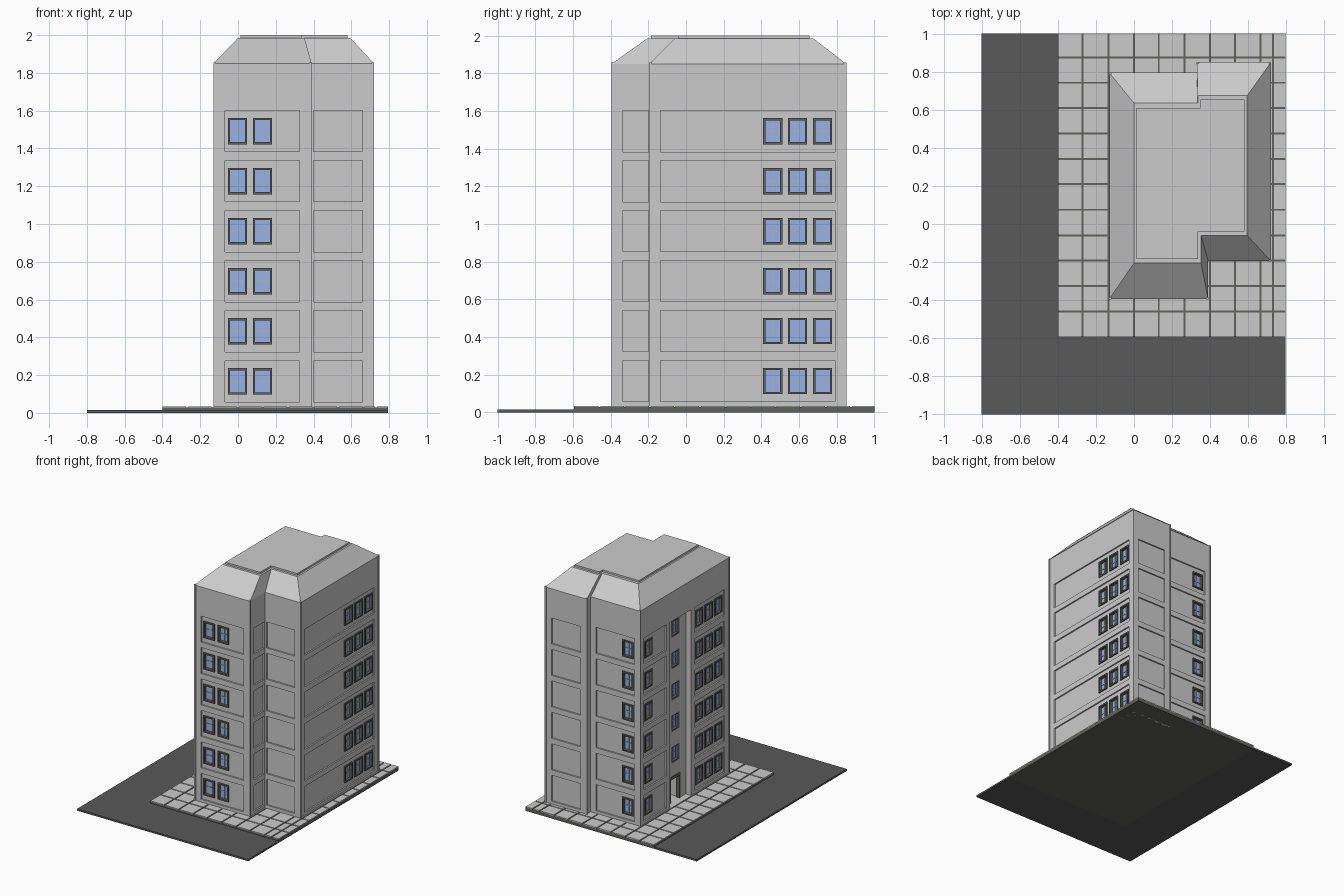
import bpy, bmesh
from mathutils import Matrix

if "Cube" in bpy.data.objects:
    bpy.data.objects.remove(bpy.data.objects["Cube"])

def material(name, col):
    m = bpy.data.materials.new(name)
    m.diffuse_color = (*col, 1)
    m.use_nodes = True
    m.node_tree.nodes["Principled BSDF"].inputs["Base Color"].default_value = m.diffuse_color
    return m

DARK = material("dark_trim", (0.12, 0.12, 0.11))
ROAD = material("asphalt", (0.1, 0.1, 0.1))
BLUE = material("glass_blue", (0.3, 0.45, 0.8))
SASH = material("sash_grey", (0.42, 0.46, 0.5))

def finish(name, bm, mat=None):
    bmesh.ops.recalc_face_normals(bm, faces=bm.faces)
    me = bpy.data.meshes.new(name)
    bm.to_mesh(me)
    bm.free()
    ob = bpy.data.objects.new(name, me)
    bpy.context.collection.objects.link(ob)
    if mat:
        me.materials.append(mat)
    return ob

def boxes(name, items, mat=None):
    """One object made of axis-aligned boxes (x0,x1,y0,y1,z0,z1)."""
    bm = bmesh.new()
    for x0, x1, y0, y1, z0, z1 in items:
        m = Matrix.Translation(((x0 + x1) / 2, (y0 + y1) / 2, (z0 + z1) / 2))
        m = m @ Matrix.Diagonal((abs(x1 - x0), abs(y1 - y0), abs(z1 - z0), 1))
        bmesh.ops.create_cube(bm, size=1, matrix=m)
    return finish(name, bm, mat)

def loft(name, low, z0, high, z1):
    """Solid between two outlines with the same number of points."""
    bm = bmesh.new()
    a = [bm.verts.new((x, y, z0)) for x, y in low]
    b = [bm.verts.new((x, y, z1)) for x, y in high]
    bm.faces.new(a[::-1])
    bm.faces.new(b)
    for i in range(len(a)):
        j = (i + 1) % len(a)
        bm.faces.new((a[i], a[j], b[j], b[i]))
    return finish(name, bm)

def outline(x0, xf, x1, xb, y0, ys, y1, yb):
    """Stepped floor plan: notches at front right and back left."""
    return [(x0, y0), (xf, y0), (xf, ys), (x1, ys), (x1, y1), (xb, y1), (xb, yb), (x0, yb)]

def on_wall(wall, u0, u1, z0, z1, d0, d1):
    """Box on a wall (axis, position, outward sign); d is distance outwards."""
    axis, p, s = wall
    d = (p + s * d0, p + s * d1)
    return (u0, u1, *d, z0, z1) if axis == 'y' else (*d, u0, u1, z0, z1)

def cut(ob, items):
    cutter = boxes("cutter", items)
    cutter.hide_render = True
    mod = ob.modifiers.new("cut", 'BOOLEAN')
    mod.operation, mod.solver, mod.object = 'DIFFERENCE', 'EXACT', cutter
    dg = bpy.context.evaluated_depsgraph_get()
    me = bpy.data.meshes.new_from_object(ob.evaluated_get(dg))
    ob.modifiers.clear()
    ob.data = me
    bpy.data.objects.remove(cutter)

# Ground: L-shaped road, pavement base and paving tiles
boxes("road", [(-.8, -.4, -1, 1, 0, .015), (-.4, .795, -1, -.595, 0, .015)], ROAD)
boxes("pavement_base", [(-.4, .795, -.595, 1, 0, .029)], DARK)
xs = [-.4, -.27, -.135, 0, .13, .265, .4, .53, .665, .73, .795]
ys = [-.595, -.46, -.325, -.192, -.06, .075, .21, .342, .475, .61, .742, .875, 1]
g = .005
boxes("paving_tiles", [(a + g * (a > -.4), b - g * (b < .79), c + g * (c > -.59), d - g * (d < 1), .026, .035)
                       for a, b in zip(xs, xs[1:]) for c, d in zip(ys, ys[1:])])

# Wall layout: wall, panel range, window centres, first row
FRONT, FRONT2 = ('y', -.39, -1), ('y', -.19, -1)
RIGHT, RIGHT2 = ('x', .715, 1), ('x', .385, 1)
BACK, BACK2 = ('y', .79, 1), ('y', .845, 1)
LEFT, NICHE = ('x', -.125, -1), ('x', -.075, -1)
layout = [
    (FRONT, (-.07, .325), (-.003, .13), 0),
    (FRONT2, (.4, .66), (), 0),
    (RIGHT, (-.135, .79), (.46, .592, .725), 0),
    (RIGHT2, (-.335, -.2), (), 0),
    (BACK, (-.075, .285), (-.005,), 0),
    (BACK2, (.39, .66), (), 0),
    (LEFT, (.44, .74), (.67,), 0),
    (LEFT, (-.335, .06), (0, -.13, -.26), 0),
    (NICHE, None, (.25,), 1),
]
panels, holes, frames, glass, sashes = [], [], [], [], []
for wall, panel, centres, first in layout:
    for row in range(first, 6):
        zb = .265 * row
        if panel:
            panels.append(on_wall(wall, *panel, zb + .058, zb + .276, -.012, .004))
        for c in centres:
            w, h, t, zc = .051, .07, .012, zb + .167
            holes.append(on_wall(wall, c - w + .002, c + w - .002, zc - h + .002, zc + h - .002, -.035, .01))
            for u0, u1, z0, z1 in ((-w, -w + t, -h, h), (w - t, w, -h, h),
                                   (-w + t, w - t, -h, -h + t), (-w + t, w - t, h - t, h)):
                frames.append(on_wall(wall, c + u0, c + u1, zc + z0, zc + z1, -.035, -.002))
            glass.append(on_wall(wall, c - w + t, c + w - t, zc - h + t, zc + h - t, -.034, -.026))
            sashes.append(on_wall(wall, c - .003, c + .003, zc - h + t, zc + h - t, -.027, -.021))
            sashes.append(on_wall(wall, c - w + t, c + w - t, zc - .003, zc + .003, -.027, -.022))

# Building body with stair niche, recessed panels, window and door openings
plan = outline(-.125, .385, .715, .335, -.39, -.19, .845, .79)
body = loft("building_walls", plan, .0, plan, 1.853)
cut(body, [on_wall(LEFT, .11, .39, .035, 1.6, -.05, .02)])
cut(body, panels)
cut(body, holes + [on_wall(NICHE, .185, .325, .035, .25, -.2, .01)])

boxes("window_frames", frames, DARK)
boxes("window_glass", glass, BLUE)
boxes("window_sashes", sashes, SASH)
boxes("door_frame", [on_wall(NICHE, .185, .197, .035, .25, -.03, .004),
                     on_wall(NICHE, .313, .325, .035, .25, -.03, .004),
                     on_wall(NICHE, .197, .313, .225, .25, -.03, .004)], DARK)

# Slim corner posts
r = .006
boxes("corner_posts", [(x - r, x + r, y - r, y + r, .03, 1.856) for x, y in plan
                       if (x, y) not in ((.385, -.19), (.335, .79))])

# Sloped roof and flat cap
eave = outline(-.13, .39, .72, .33, -.395, -.195, .85, .795)
top = outline(0, .352, .595, .335, -.205, -.06, .675, .635)
cap = outline(.013, .335, .565 + .015, .35, -.185, -.04, .655, .61)
loft("sloped_roof", eave, 1.85, top, 1.985)
loft("roof_cap", cap, 1.98, cap, 2.0)
